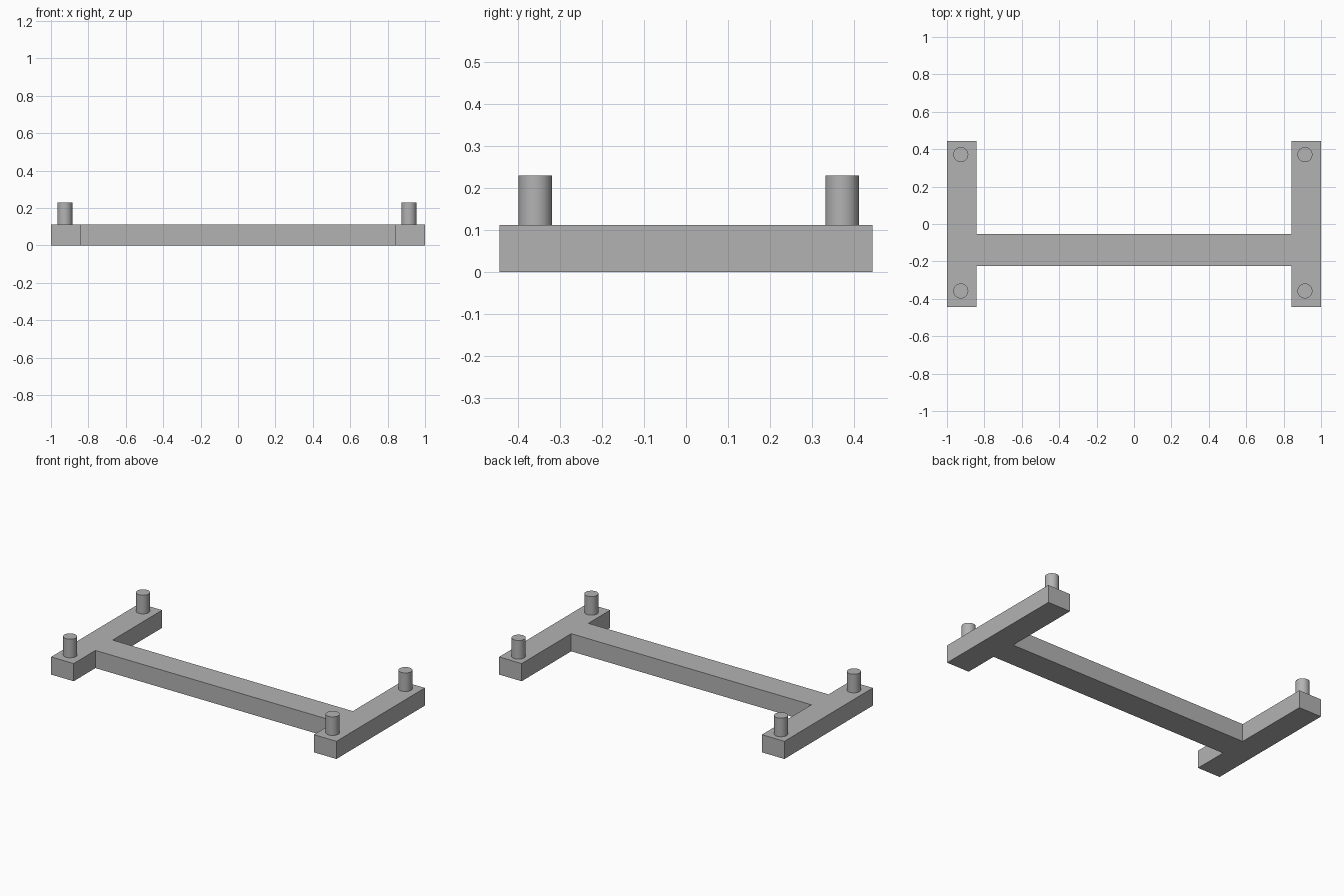
import bpy
import bmesh
import math

if "Cube" in bpy.data.objects:
    bpy.data.objects.remove(bpy.data.objects["Cube"], do_unlink=True)

grey = bpy.data.materials.new("plain grey")
grey.use_nodes = True
colour = (0.45, 0.45, 0.45, 1)
grey.diffuse_color = colour
grey.node_tree.nodes["Principled BSDF"].inputs["Base Color"].default_value = colour

FRAME_TOP = 0.112
PEG_TOP = 0.23
PEG_RADIUS = 0.04


def extruded_outline(name, outline, height):
    """Solid prism standing on the ground, from a plan outline."""
    bm = bmesh.new()
    base = bm.faces.new([bm.verts.new((x, y, 0)) for x, y in outline])
    top = bmesh.ops.extrude_face_region(bm, geom=[base], use_keep_orig=True)
    verts = [v for v in top["geom"] if isinstance(v, bmesh.types.BMVert)]
    bmesh.ops.translate(bm, verts=verts, vec=(0, 0, height))
    bmesh.ops.recalc_face_normals(bm, faces=bm.faces)
    mesh = bpy.data.meshes.new(name)
    bm.to_mesh(mesh)
    bm.free()
    obj = bpy.data.objects.new(name, mesh)
    bpy.context.collection.objects.link(obj)
    mesh.materials.append(grey)
    return obj


# H-shaped frame: two end rails joined by an off-centre crossbar
end, inner, depth = 1.0, 0.842, 0.443
bar_front, bar_back = -0.225, -0.053
right_half = [(inner, bar_front), (inner, -depth), (end, -depth),
              (end, depth), (inner, depth), (inner, bar_back)]
left_half = [(-x, y) for x, y in reversed(right_half)]
extruded_outline("frame", right_half + left_half, FRAME_TOP)

# Round pegs near the rail ends
for side, x in (("right", -0.926), ("left", 0.914)):
    for place, y in (("front", -0.358), ("back", 0.371)):
        bpy.ops.mesh.primitive_cylinder_add(
            vertices=48, radius=PEG_RADIUS, depth=PEG_TOP - FRAME_TOP,
            location=(x, y, (PEG_TOP + FRAME_TOP) / 2))
        peg = bpy.context.object
        peg.name = f"{place}_{side}_peg"
        peg.data.materials.append(grey)
        bpy.ops.object.shade_smooth_by_angle(angle=math.radians(30))
